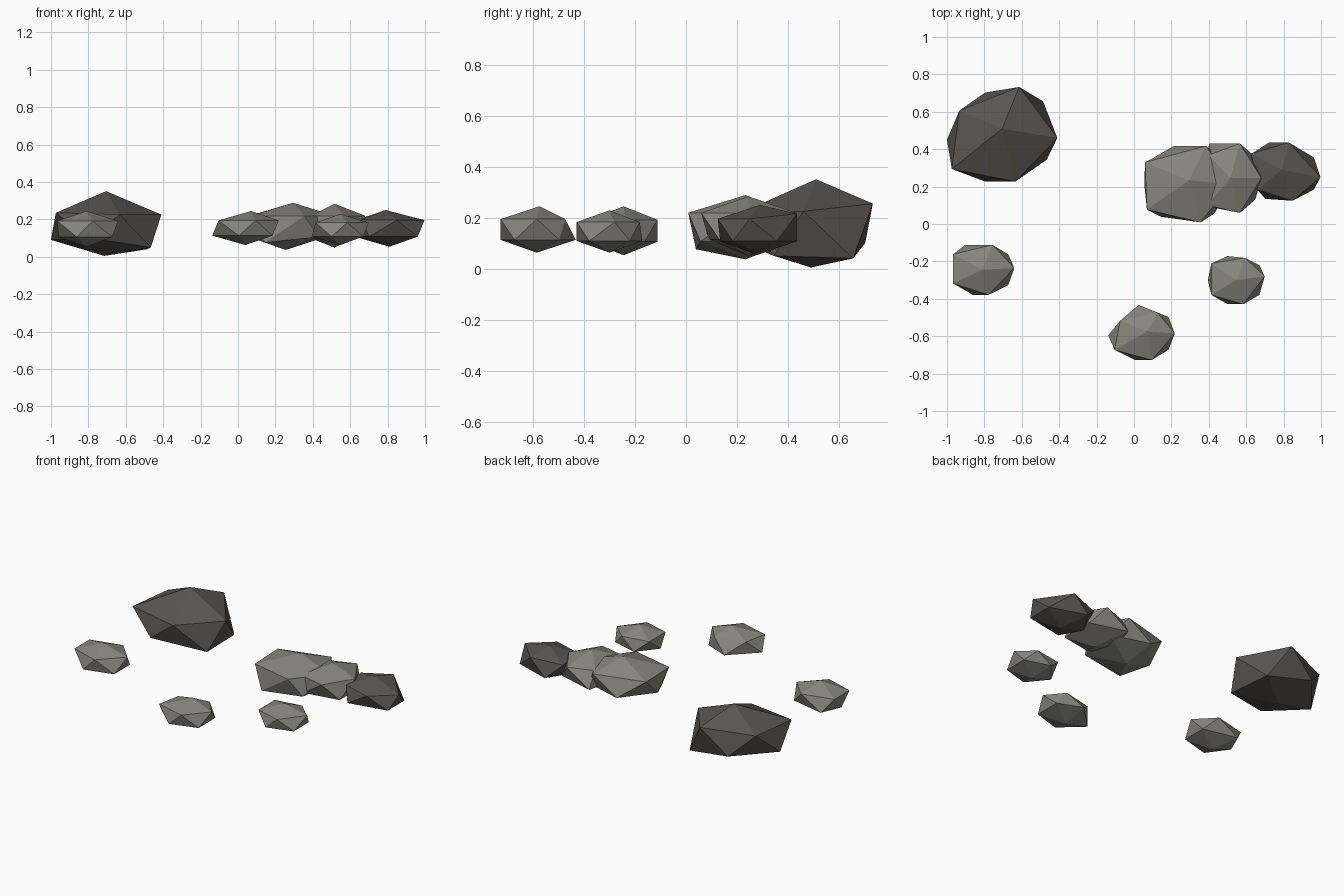
import bpy
import bmesh
from math import atan2, degrees

cube = bpy.data.objects.get("Cube")
if cube:
    bpy.data.objects.remove(cube, do_unlink=True)


def make_material(name, color):
    mat = bpy.data.materials.new(name)
    mat.use_nodes = True
    mat.diffuse_color = color
    bsdf = mat.node_tree.nodes["Principled BSDF"]
    bsdf.inputs["Base Color"].default_value = color
    bsdf.inputs["Roughness"].default_value = 0.9
    return mat


light_stone = make_material("light warm grey stone", (0.24, 0.235, 0.205, 1))
dark_stone = make_material("dark grey stone", (0.1, 0.09, 0.083, 1))


def corner_name(co):
    """Name a corner: top, base, or its compass angle around the rock."""
    if abs(co.z) > 0.9:
        return "top" if co.z > 0 else "base"
    return round(degrees(atan2(co.y, co.x))) % 360


def rock(name, material, center, size, nudges):
    """Squashed twenty-sided stone with some corners pushed about."""
    bm = bmesh.new()
    bmesh.ops.create_icosphere(bm, subdivisions=1, radius=1)
    for v in bm.verts:
        shift = nudges.get(corner_name(v.co), (0, 0, 0))
        v.co = [c + s * p + d for c, s, p, d in zip(center, size, v.co, shift)]
    mesh = bpy.data.meshes.new(name)
    bm.to_mesh(mesh)
    bm.free()
    mesh.materials.append(material)
    obj = bpy.data.objects.new(name, mesh)
    bpy.context.collection.objects.link(obj)
    return obj


# Large boulder standing apart at the back
rock("large_boulder", dark_stone, (-0.705, 0.48, 0.178), (0.33, 0.297, 0.173), {
    "top": (0, 0.03, 0), "base": (-0.01, 0.01, 0),
    0: (0, -0.02, -0.03), 36: (-0.02, 0.02, -0.06), 108: (0, -0.03, 0),
    144: (0.01, -0.03, -0.02), 180: (0, -0.03, -0.01), 216: (-0.03, -0.03, -0.02),
    288: (-0.02, 0, -0.03), 324: (0, 0.02, -0.05)})

# Cluster of three overlapping boulders
rock("cluster_boulder_outer", light_stone, (0.285, 0.213, 0.163), (0.257, 0.24, 0.126), {
    "top": (0.01, 0.02, 0), "base": (-0.03, 0.02, 0),
    72: (0.03, 0, 0), 144: (-0.04, -0.01, 0), 216: (-0.03, -0.01, 0),
    252: (-0.07, 0.03, -0.03), 324: (-0.04, -0.03, 0)})
rock("cluster_boulder_middle", light_stone, (0.515, 0.245, 0.167), (0.185, 0.218, 0.117), {
    108: (-0.06, 0, 0), 144: (0.02, 0.01, 0), 216: (0.01, -0.03, 0),
    252: (-0.05, 0.03, 0)})
rock("cluster_boulder_dark", dark_stone, (0.81, 0.28, 0.152), (0.209, 0.183, 0.098), {
    "top": (-0.02, 0.01, 0), 0: (0, -0.03, 0), 36: (0, -0.02, 0),
    72: (-0.04, 0, 0.02), 108: (-0.03, 0, 0), 144: (-0.03, 0, 0),
    252: (-0.05, 0.01, 0), 288: (-0.02, 0, 0)})

# Three small scattered stones in front
rock("small_stone_right", light_stone, (-0.81, -0.245, 0.149), (0.19, 0.157, 0.096), {
    0: (0, 0.01, 0), 108: (-0.04, 0, 0), 144: (-0.02, 0, 0),
    180: (0.02, 0, 0), 216: (-0.02, 0.01, 0), 288: (-0.02, 0, 0)})
rock("small_stone_middle", light_stone, (0.04, -0.585, 0.154), (0.199, 0.167, 0.091), {
    "top": (0.03, 0.01, 0), 72: (0.03, -0.03, 0), 108: (0.04, 0.01, 0),
    144: (0.03, -0.02, 0), 180: (0, -0.01, 0), 252: (0.02, 0, 0)})
rock("small_stone_left", light_stone, (0.547, -0.3, 0.146), (0.17, 0.151, 0.083), {
    0: (0, 0.02, 0), 72: (0, -0.01, 0), 144: (-0.01, 0.01, 0), 216: (-0.01, 0, 0),
    288: (-0.01, 0, 0)})
